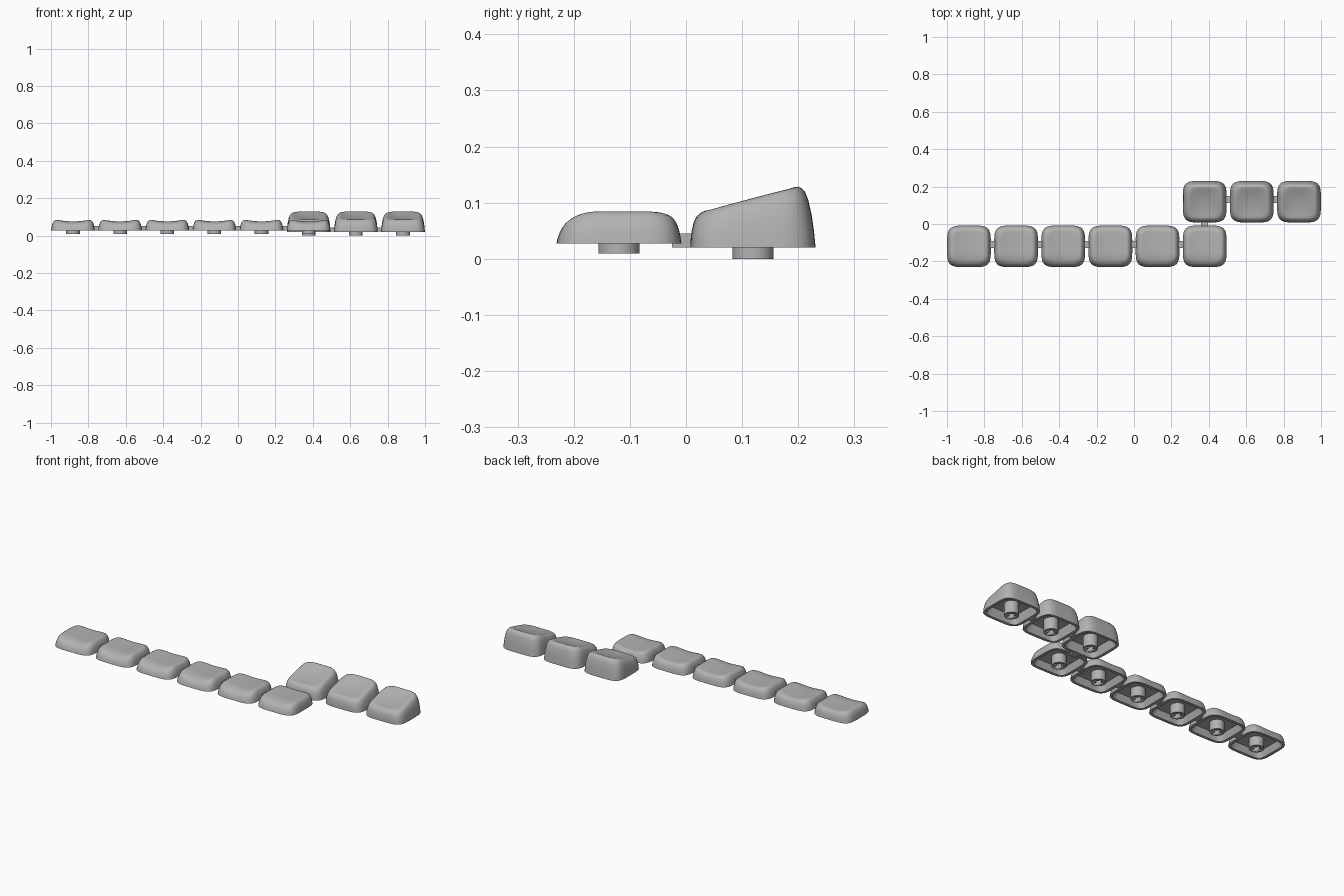
import bpy, bmesh
from math import sin, cos, pi

old = bpy.data.objects.get("Cube")
if old:
    bpy.data.objects.remove(old)

grey = bpy.data.materials.new("plastic grey")
grey.use_nodes = True
colour = (0.45, 0.45, 0.45, 1)
grey.diffuse_color = colour
grey.node_tree.nodes["Principled BSDF"].inputs["Base Color"].default_value = colour

PITCH, HALF_X, HALF_Y, SEGS = 0.2521, 0.117, 0.1115, 64
FIRST_X, ROW_Y = -0.8825, 0.1195


def finish(name, bm):
    bmesh.ops.recalc_face_normals(bm, faces=bm.faces)
    mesh = bpy.data.meshes.new(name)
    bm.to_mesh(mesh)
    bm.free()
    mesh.materials.append(grey)
    mesh.shade_smooth()
    mesh.set_sharp_from_angle(angle=0.7)
    return mesh


def place(name, mesh, loc):
    ob = bpy.data.objects.new(name, mesh)
    ob.location = loc
    bpy.context.collection.objects.link(ob)
    return ob


def outline(scale, power):
    """Rounded square as a superellipse."""
    pts = []
    for i in range(SEGS):
        c, s = cos(2 * pi * i / SEGS), sin(2 * pi * i / SEGS)
        r = scale * (abs(c) ** power + abs(s) ** power) ** (-1 / power)
        pts.append((r * c * HALF_X, r * s * HALF_Y))
    return pts


def flat_top(x, y):
    # trough along the key, rolling off at the front edge
    dip = 0.009 * max(0, 1 - (x / 0.088) ** 2)
    return 0.058 - dip - 3.3 * max(0, -0.035 - y) ** 2


def tilted_top(x, y):
    # slope rising to the back with a round dish
    dip = 0.009 * max(0, 1 - (x / 0.085) ** 2) * max(0, 1 - (y / 0.08) ** 2)
    return 0.087 + 0.265 * y - dip


def cap_mesh(name, top, ceiling, lean):
    bm = bmesh.new()
    rings = []

    def ring(scale, power, height):
        pts = outline(scale, power)
        rings.append([bm.verts.new((x, y, height(x, y))) for x, y in pts])

    # cavity from the ceiling down to the rim
    ring(0.74, 7, lambda x, y: ceiling)
    ring(0.86, 7, lambda x, y: 0)
    # outer skirt, rounded shoulder
    for scale, h in ((1, 0), (0.985, 0.25), (0.96, 0.5), (0.915, 0.75),
                     (0.87, 0.88), (0.82, 0.95), (0.77, 0.988), (0.72, 1)):
        ring(scale, 4.6, lambda x, y: h * top(x, y))
        for v in rings[-1]:
            v.co.y -= lean * h
    # dished top
    for scale in (0.62, 0.5, 0.38, 0.26, 0.13):
        ring(scale, 2 + 3.6 * scale, top)
        for v in rings[-1]:
            v.co.y -= lean
    for a, b in zip(rings, rings[1:]):
        for i in range(SEGS):
            j = (i + 1) % SEGS
            bm.faces.new((a[i], a[j], b[j], b[i]))
    bm.faces.new(rings[0])
    bm.faces.new(rings[-1])
    return finish(name, bm)


def box(name, size, loc):
    bm = bmesh.new()
    bmesh.ops.create_cube(bm, size=1)
    bmesh.ops.scale(bm, vec=size, verts=bm.verts)
    return place(name, finish(name, bm), loc)


def stem_mesh(name, length):
    """Round post with a cross-shaped socket in its lower end."""
    bm = bmesh.new()
    bmesh.ops.create_cone(bm, cap_ends=True, segments=40, radius1=0.0365,
                          radius2=0.0365, depth=length)
    post = place(name, finish(name, bm), (0, 0, 0))
    cutters = [box("socket_cutter", size, (0, 0, -length / 2))
               for size in ((0.054, 0.017, 0.07), (0.017, 0.054, 0.07))]
    for cutter in cutters:
        cutter.hide_render = True
        mod = post.modifiers.new("socket", 'BOOLEAN')
        mod.operation, mod.solver, mod.object = 'DIFFERENCE', 'EXACT', cutter
    graph = bpy.context.evaluated_depsgraph_get()
    mesh = bpy.data.meshes.new_from_object(post.evaluated_get(graph))
    for ob in cutters + [post]:
        bpy.data.objects.remove(ob)
    return mesh


# name, y, base height, stem drop, ceiling, top, lean, columns
rows = (("front", -ROW_Y, 0.027, 0.018, 0.034, flat_top, 0, range(0, 6)),
        ("back", ROW_Y, 0.02, 0.02, 0.045, tilted_top, 0.005, range(5, 8)))

for row, y, base, drop, ceiling, top, lean, columns in rows:
    cap = cap_mesh(row + "_keycap", top, ceiling, lean)
    length = ceiling + drop + 0.002
    stem = stem_mesh(row + "_stem", length)
    for col in columns:
        x = FIRST_X + PITCH * col
        place(row + "_keycap", cap, (x, y, base))
        place(row + "_stem", stem, (x, y, base - drop + length / 2))
        # bridge to the next key in the row
        if col != columns[-1]:
            box(row + "_bridge", (0.05, 0.037, 0.023),
                (x + PITCH / 2, y + 0.011, base + 0.0125))

# bridge joining the two rows
box("row_bridge", (0.037, 0.05, 0.025), (FIRST_X + PITCH * 5, 0, 0.0325))
